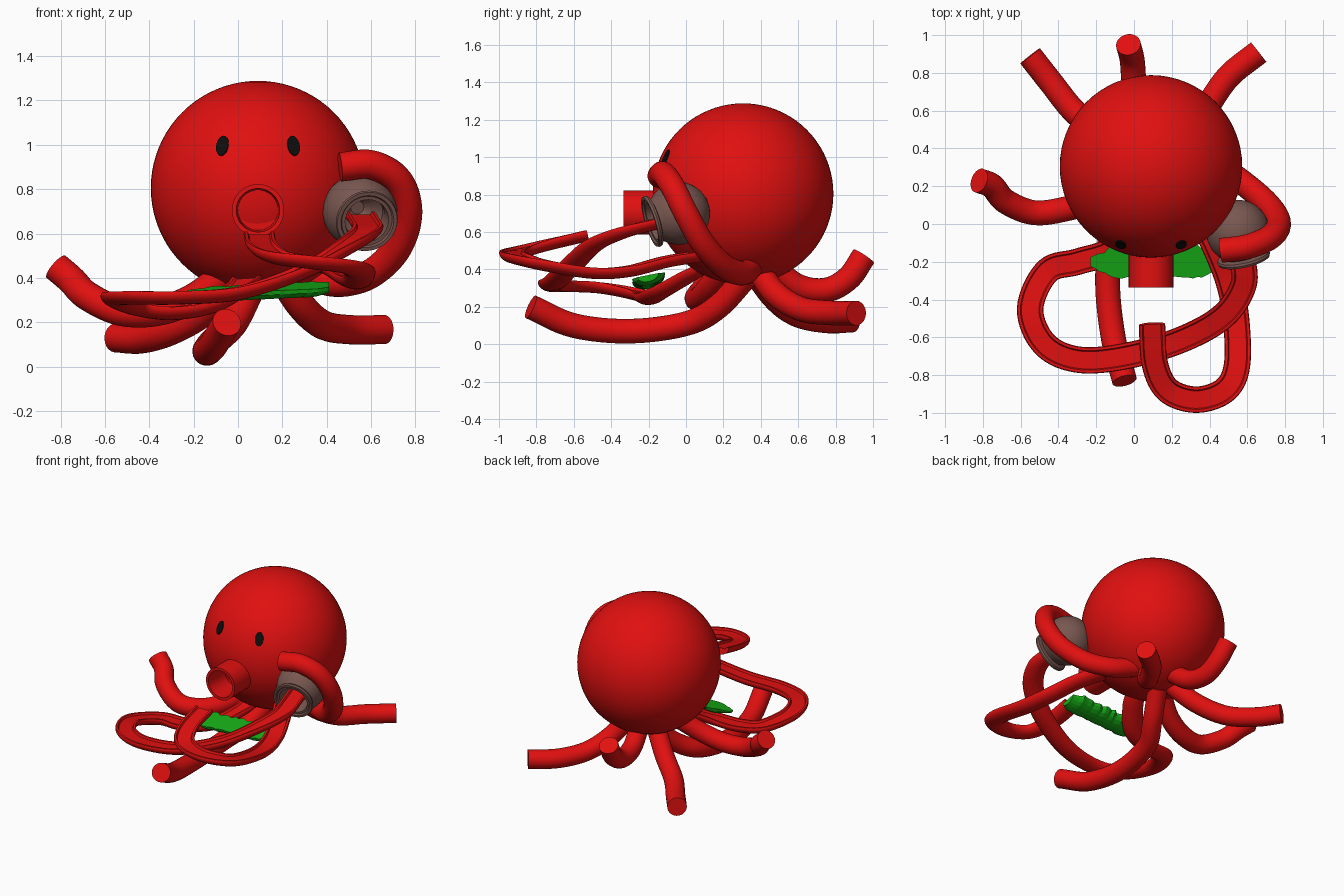
import bpy, bmesh, math, random
from mathutils import Vector, Matrix

cube = bpy.data.objects.get("Cube")
if cube:
    bpy.data.objects.remove(cube, do_unlink=True)


def material(name, rgb):
    m = bpy.data.materials.new(name)
    m.use_nodes = True
    m.diffuse_color = (*rgb, 1)
    m.node_tree.nodes["Principled BSDF"].inputs["Base Color"].default_value = (*rgb, 1)
    return m


RED = material("red skin", (0.75, 0.005, 0.005))
BLACK = material("black", (0.004, 0.004, 0.004))
GREY = material("warm grey", (0.19, 0.095, 0.08))
GREEN = material("leaf green", (0.008, 0.42, 0.008))


def finish(bm, name, mat, smooth=True):
    bmesh.ops.recalc_face_normals(bm, faces=bm.faces)
    mesh = bpy.data.meshes.new(name)
    bm.to_mesh(mesh)
    bm.free()
    mesh.materials.append(mat)
    ob = bpy.data.objects.new(name, mesh)
    bpy.context.collection.objects.link(ob)
    if smooth:
        bpy.ops.object.select_all(action="DESELECT")
        ob.select_set(True)
        bpy.context.view_layer.objects.active = ob
        bpy.ops.object.shade_smooth_by_angle(angle=math.radians(35))
    return ob


def skin(bm, rings, caps=True):
    """Join equal rings of points with quads."""
    loops = [[bm.verts.new(p) for p in ring] for ring in rings]
    n = len(loops[0])
    for a, b in zip(loops, loops[1:]):
        for i in range(n):
            j = (i + 1) % n
            bm.faces.new((a[i], a[j], b[j], b[i]))
    if caps:
        bm.faces.new(loops[0][::-1])
        bm.faces.new(loops[-1])


def frame(center, axis):
    return Matrix.Translation(center) @ Vector(axis).to_track_quat("Z", "Y").to_matrix().to_4x4()


def lathe(name, mat, profile, center, axis, steps=40):
    """Turn (radius, distance) pairs about an axis."""
    bm = bmesh.new()
    m = frame(center, axis)
    angles = [2 * math.pi * i / steps for i in range(steps)]
    skin(bm, [[m @ Vector((r * math.cos(a), r * math.sin(a), t)) for a in angles]
              for r, t in profile])
    return finish(bm, name, mat)


def spline(points, steps=8):
    """Smooth path through the points."""
    p = [Vector(q) for q in points]
    p = [2 * p[0] - p[1]] + p + [2 * p[-1] - p[-2]]
    path = []
    for a, b, c, d in zip(p, p[1:], p[2:], p[3:]):
        for i in range(steps):
            t = i / steps
            path.append(0.5 * (2 * b + (c - a) * t + (2 * a - 5 * b + 4 * c - d) * t * t
                               + (3 * b - a - 3 * c + d) * t ** 3))
    return path + [p[-2]]


def sweep(name, section, points, keep_up=False):
    """Run a section along a path; keep_up holds its top to the sky."""
    path = spline(points)
    up = Vector((0, 0, 1))
    rings = []
    for i, p in enumerate(path):
        tangent = (path[min(i + 1, len(path) - 1)] - path[max(i - 1, 0)]).normalized()
        if keep_up:
            up = Vector((0, 0, 1))
        up = (up - tangent * up.dot(tangent)).normalized()
        side = tangent.cross(up)
        rings.append([p + side * u + up * v for u, v in section])
    bm = bmesh.new()
    skin(bm, rings)
    return finish(bm, name, RED)


# Head
HEAD, R = Vector((0.09, 0.305, 0.805)), 0.483
bm = bmesh.new()
bmesh.ops.create_uvsphere(bm, u_segments=64, v_segments=40, radius=R,
                          matrix=Matrix.Translation(HEAD))
finish(bm, "head", RED)

# Eyes: thin oval plates on the head
for side, dx in (("right", -0.16), ("left", 0.16)):
    axis = Vector((dx, -0.414, 0.19)).normalized()
    bm = bmesh.new()
    bmesh.ops.create_cone(bm, cap_ends=True, segments=24, radius1=1, radius2=1, depth=0.009,
                          matrix=frame(HEAD + axis * R, axis) @ Matrix.Diagonal((0.029, 0.048, 1, 1)))
    finish(bm, side + "_eye", BLACK)

# Open mouth tube
lathe("mouth", RED, [(0.118, 0), (0.118, 0.215), (0.098, 0.215), (0.09, 0.03)],
      (0.09, -0.12, 0.705), (0, -1, 0))

# Round arms
TUBE = [(0.066 * math.cos(2 * math.pi * i / 24), 0.066 * math.sin(2 * math.pi * i / 24))
        for i in range(24)]
arms = {
    "front_arm": [(0.06, 0.32, 0.36), (-0.02, 0.17, 0.2), (-0.11, 0, 0.11), (-0.14, -0.3, 0.07),
                  (-0.11, -0.6, 0.1), (-0.05, -0.83, 0.2)],
    "right_arm": [(-0.05, 0.22, 0.42), (-0.2, 0.13, 0.31), (-0.36, 0.08, 0.25), (-0.53, 0.06, 0.25),
                  (-0.68, 0.12, 0.32), (-0.75, 0.2, 0.39), (-0.82, 0.23, 0.45)],
    "back_right_arm": [(0, 0.36, 0.4), (-0.15, 0.47, 0.25), (-0.31, 0.59, 0.16), (-0.44, 0.75, 0.125),
                       (-0.55, 0.89, 0.13)],
    "back_left_arm": [(0.19, 0.38, 0.42), (0.28, 0.47, 0.28), (0.38, 0.61, 0.19), (0.5, 0.78, 0.167),
                      (0.66, 0.91, 0.167)],
    "back_arm": [(0.06, 0.45, 0.42), (0.02, 0.6, 0.31), (0, 0.75, 0.29), (-0.01, 0.87, 0.355),
                 (-0.03, 0.95, 0.47)],
    "left_arm": [(0.28, 0.35, 0.42), (0.45, 0.3, 0.38), (0.6, 0.2, 0.42), (0.72, 0.09, 0.54),
                 (0.765, 0, 0.7), (0.72, -0.07, 0.84), (0.6, -0.12, 0.91), (0.46, -0.14, 0.9)],
}
for name, points in arms.items():
    sweep(name, TUBE, points)

# Long arms: round below, shallow groove on top
GROOVE = [(0.07 * math.cos(a), 0.01 - 0.05 * math.sin(a))
          for a in [math.pi * i / 12 for i in range(13)]]
GROOVE += [(-0.066, 0.02), (-0.052, 0.02), (-0.046, 0.006), (0.046, 0.006), (0.052, 0.02), (0.066, 0.02)]
sweep("long_right_arm", GROOVE, [
    (0.06, 0.1, 0.42), (0.01, 0, 0.36), (-0.12, -0.14, 0.28), (-0.3, -0.2, 0.25), (-0.46, -0.25, 0.27),
    (-0.55, -0.45, 0.31), (-0.47, -0.64, 0.32), (-0.28, -0.72, 0.32), (0, -0.69, 0.34),
    (0.28, -0.6, 0.43), (0.48, -0.48, 0.54), (0.58, -0.32, 0.61), (0.57, -0.17, 0.65),
    (0.55, -0.05, 0.68)], True)
sweep("long_left_arm", GROOVE, [
    (0.33, 0.08, 0.48), (0.42, -0.1, 0.45), (0.5, -0.3, 0.4), (0.54, -0.5, 0.39), (0.545, -0.75, 0.43),
    (0.48, -0.88, 0.46), (0.33, -0.93, 0.48), (0.18, -0.88, 0.5), (0.11, -0.74, 0.54),
    (0.095, -0.53, 0.59)], True)

# Bulbous jar with a flared lip and hollow opening
S = 0.168
body = [(S * math.sin(math.radians(a)), -S * math.cos(math.radians(a))) for a in range(2, 136, 7)]
lip = [(0.112, 0.13), (0.138, 0.138), (0.142, 0.15), (0.138, 0.162), (0.122, 0.162), (0.116, 0.152),
       (0.1, 0.152), (0.094, 0.1), (0.1, 0.02), (0.03, -0.06)]
lathe("jar", GREY, body + lip, (0.55, -0.04, 0.7), (0.2, -0.92, -0.28))

# Leaf bundle below the mouth: flat top, rounded belly, ragged edges
random.seed(4)
rings = []
COUNT = 26
for i in range(COUNT + 1):
    t = i / COUNT
    x = -0.23 + 0.64 * t
    fade = min(1, 0.3 + 4 * t, 0.7 + 3 * (1 - t))
    front = 0.09 * fade - random.uniform(0, 0.012)
    back = 0.09 * fade - random.uniform(0, 0.025)
    ring = []
    for k in range(9):
        a = math.pi * k / 8
        v = math.cos(a) * (back if k < 4 else front)
        ring.append((x, -0.2 + v, 0.355 + 0.03 * (t - 0.5) + 0.2 * v - 0.05 * fade * math.sin(a)))
    rings.append(ring)
bm = bmesh.new()
skin(bm, rings)
finish(bm, "leaf_bundle", GREEN, smooth=False)
